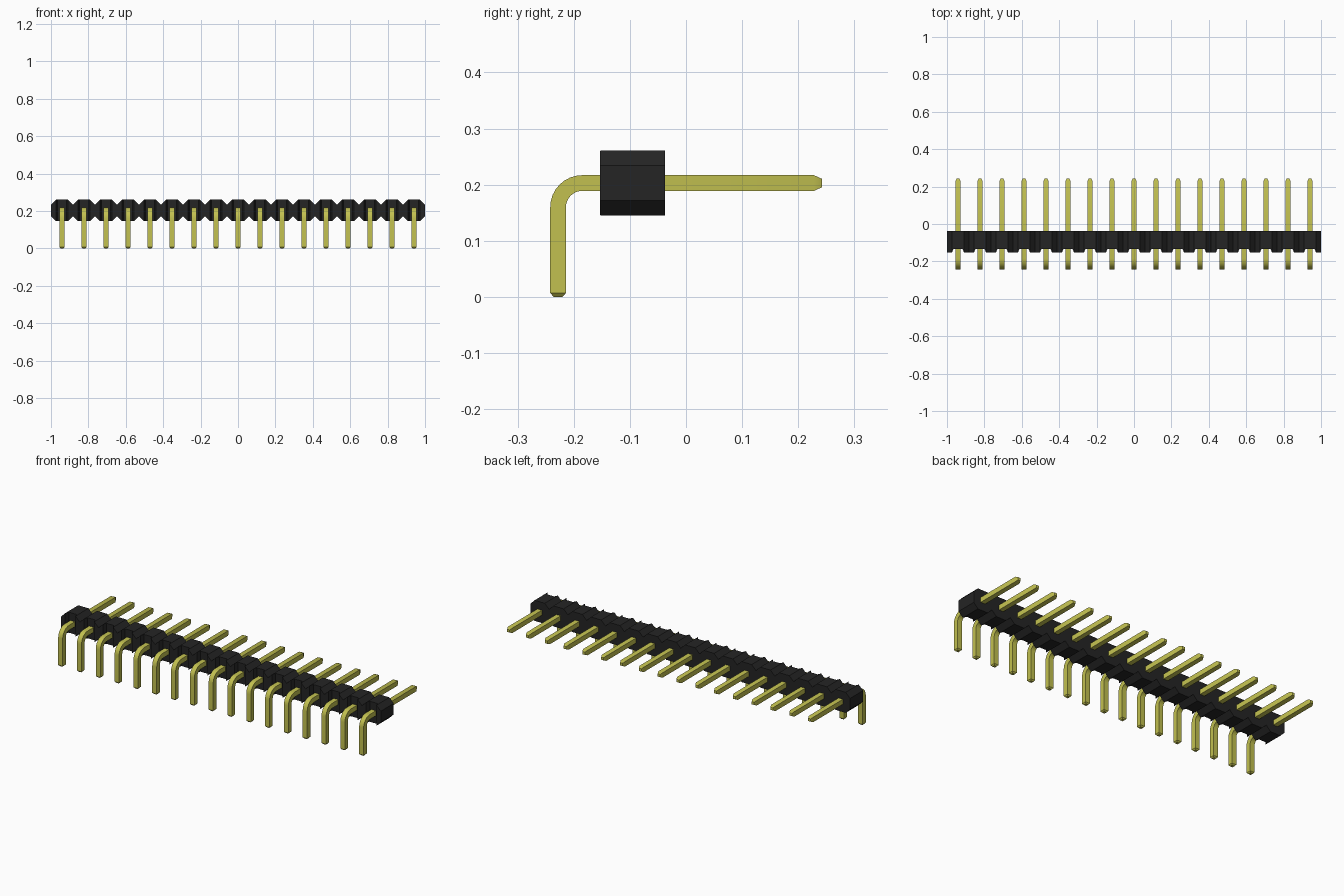
import bpy, bmesh, math
from mathutils import Vector

cube = bpy.data.objects.get("Cube")
if cube:
    bpy.data.objects.remove(cube, do_unlink=True)

COUNT = 17
PITCH = 2 / COUNT
Z_LOW, Z_HIGH = 0.145, 0.261       # housing height range
Y_FRONT, Y_BACK = -0.153, -0.037   # housing depth range
CHAMFER = 0.027
HALF = 0.014                       # half thickness of a pin
AXIS_Z, AXIS_Y = 0.203, -0.228     # centre lines of the two pin legs
BEND = 0.043                       # centre line bend radius
centres = [(i - (COUNT - 1) / 2) * PITCH for i in range(COUNT)]


def material(name, colour, roughness):
    mat = bpy.data.materials.new(name)
    mat.use_nodes = True
    mat.diffuse_color = (*colour, 1)
    bsdf = mat.node_tree.nodes["Principled BSDF"]
    bsdf.inputs["Base Color"].default_value = (*colour, 1)
    bsdf.inputs["Roughness"].default_value = roughness
    return mat


def add_object(name, mesh):
    obj = bpy.data.objects.new(name, mesh)
    bpy.context.collection.objects.link(obj)
    return obj


def finish(bm, name, mat=None):
    bmesh.ops.recalc_face_normals(bm, faces=bm.faces)
    mesh = bpy.data.meshes.new(name)
    bm.to_mesh(mesh)
    bm.free()
    if mat:
        mesh.materials.append(mat)
    return mesh


def prism(bm, points, offset):
    """Extrude a closed outline by an offset."""
    face = bm.faces.new([bm.verts.new(p) for p in points])
    result = bmesh.ops.extrude_face_region(bm, geom=[face], use_keep_orig=True)
    moved = [v for v in result["geom"] if isinstance(v, bmesh.types.BMVert)]
    bmesh.ops.translate(bm, verts=moved, vec=offset)


black = material("black plastic", (0.018, 0.018, 0.018), 0.6)
gold = material("gold metal", (0.54, 0.53, 0.08), 0.4)

# Housing: a chain of octagons extruded from front to back
h = PITCH / 2
top, bottom = [(-1, Z_HIGH - CHAMFER)], [(-1, Z_LOW + CHAMFER)]
for cx in centres:
    top += [(cx - h + CHAMFER, Z_HIGH), (cx + h - CHAMFER, Z_HIGH),
            (cx + h, Z_HIGH - CHAMFER)]
    bottom += [(cx - h + CHAMFER, Z_LOW), (cx + h - CHAMFER, Z_LOW),
               (cx + h, Z_LOW + CHAMFER)]
bm = bmesh.new()
prism(bm, [(x, Y_FRONT, z) for x, z in top + bottom[::-1]],
      Vector((0, Y_BACK - Y_FRONT, 0)))
housing = add_object("housing", finish(bm, "housing", black))

# Tapered vertical grooves in the front, one behind each pin bend
bm = bmesh.new()
for cx in centres:
    outline = [(-0.041, -0.173), (0.041, -0.173), (0.024, -0.133), (-0.024, -0.133)]
    prism(bm, [(cx + x, y, 0.1) for x, y in outline], Vector((0, 0, 0.2)))
cutter = add_object("groove_cutter", finish(bm, "groove_cutter"))
cutter.hide_render = True
mod = housing.modifiers.new("grooves", "BOOLEAN")
mod.operation = "DIFFERENCE"
mod.solver = "EXACT"
mod.object = cutter
bpy.context.view_layer.objects.active = housing
housing.select_set(True)
bpy.ops.object.modifier_apply(modifier=mod.name)
bpy.data.objects.remove(cutter, do_unlink=True)

# Pin: square section swept along an L path; (y, z, direction angle, scale)
stations = [(AXIS_Y, 0, 0, 0.55), (AXIS_Y, 0.007, 0, 1)]
for i in range(9):
    a = math.radians(90) * i / 8
    stations.append((AXIS_Y + BEND * (1 - math.cos(a)),
                     AXIS_Z - BEND + BEND * math.sin(a), a, 1))
stations += [(0.228, AXIS_Z, math.pi / 2, 1), (0.242, AXIS_Z, math.pi / 2, 0.55)]

bm = bmesh.new()
rings = []
for y, z, a, s in stations:
    r = HALF * s
    rings.append([bm.verts.new((u * r, y - v * r * math.cos(a), z + v * r * math.sin(a)))
                  for u, v in ((-1, -1), (1, -1), (1, 1), (-1, 1))])
for r0, r1 in zip(rings, rings[1:]):
    for k in range(4):
        n = (k + 1) % 4
        bm.faces.new((r0[k], r0[n], r1[n], r1[k]))
bm.faces.new(rings[0])
bm.faces.new(rings[-1])
pin_mesh = finish(bm, "pin", gold)

# Row of pins sharing one mesh
pins = []
for i, cx in enumerate(centres):
    pin = add_object(f"pin_{i + 1:02d}", pin_mesh)
    pin.location.x = cx
    pins.append(pin)

# Smooth only the bends of the pins
bpy.ops.object.select_all(action="DESELECT")
pins[0].select_set(True)
bpy.context.view_layer.objects.active = pins[0]
bpy.ops.object.shade_smooth_by_angle(angle=math.radians(25))
